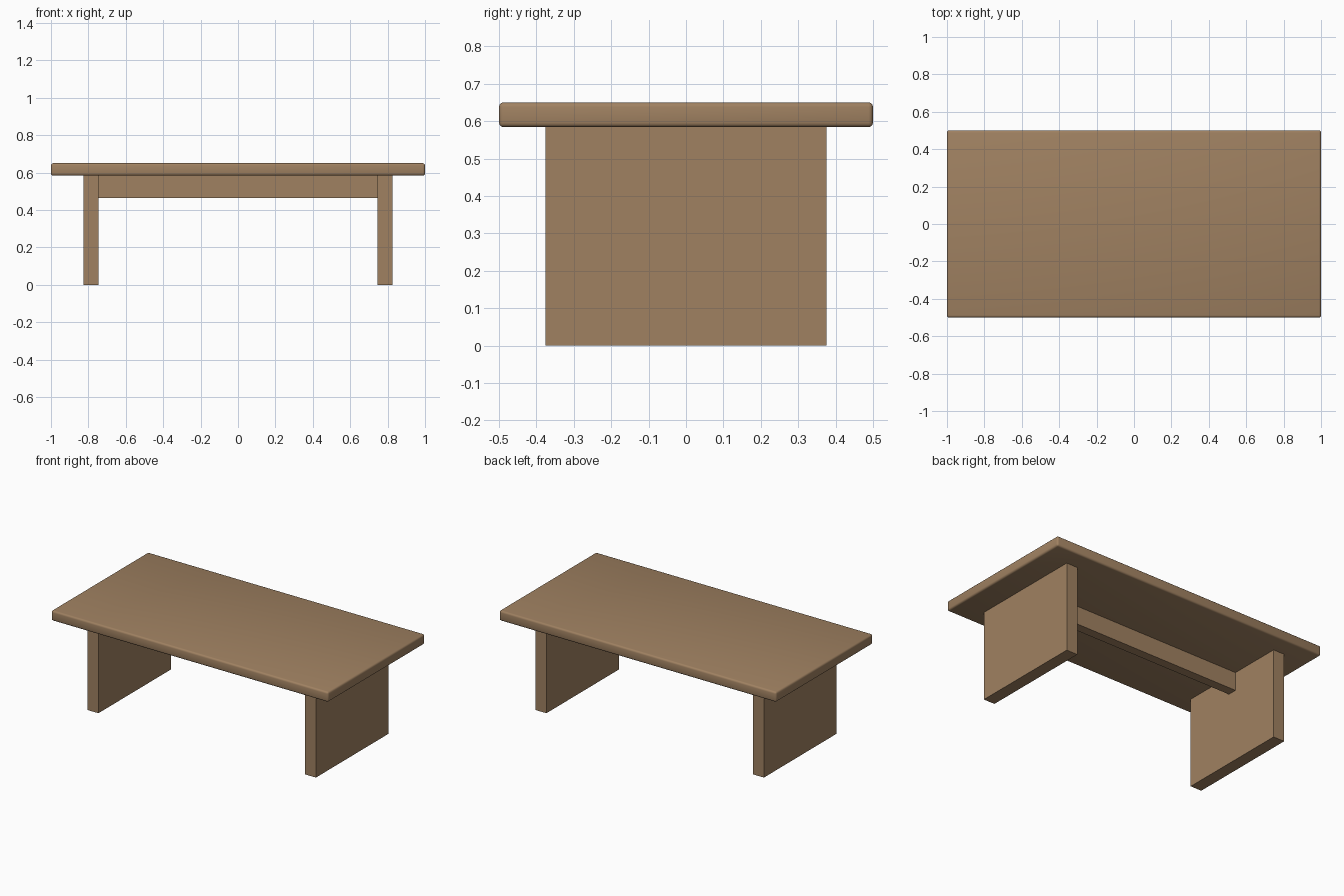
import bpy
import math

if "Cube" in bpy.data.objects:
    bpy.data.objects.remove(bpy.data.objects["Cube"])

wood = bpy.data.materials.new("brown wood")
wood.diffuse_color = (0.35, 0.22, 0.12, 1)
wood.use_nodes = True
wood.node_tree.nodes["Principled BSDF"].inputs["Base Color"].default_value = wood.diffuse_color


def box(name, x, y, z):
    """Box from (min, max) ranges on each axis."""
    bpy.ops.mesh.primitive_cube_add(
        size=1, location=[(a + b) / 2 for a, b in (x, y, z)])
    ob = bpy.context.object
    ob.name = name
    ob.scale = [b - a for a, b in (x, y, z)]
    bpy.ops.object.transform_apply(location=False, rotation=False, scale=True)
    ob.data.materials.append(wood)
    return ob


# table top with softened edges
top = box("table_top", (-1, 1), (-0.5, 0.5), (0.584, 0.65))
bevel = top.modifiers.new("soft edges", 'BEVEL')
bevel.width = 0.012
bevel.segments = 3
for face in top.data.polygons:
    face.use_smooth = True

# panel legs on both ends
for side, name in ((-1, "left_leg"), (1, "right_leg")):
    box(name, sorted((side * 0.745, side * 0.825)), (-0.375, 0.375), (0, 0.585))

# stretcher beam under the top
box("stretcher_beam", (-0.745, 0.745), (-0.03, 0.03), (0.465, 0.585))
